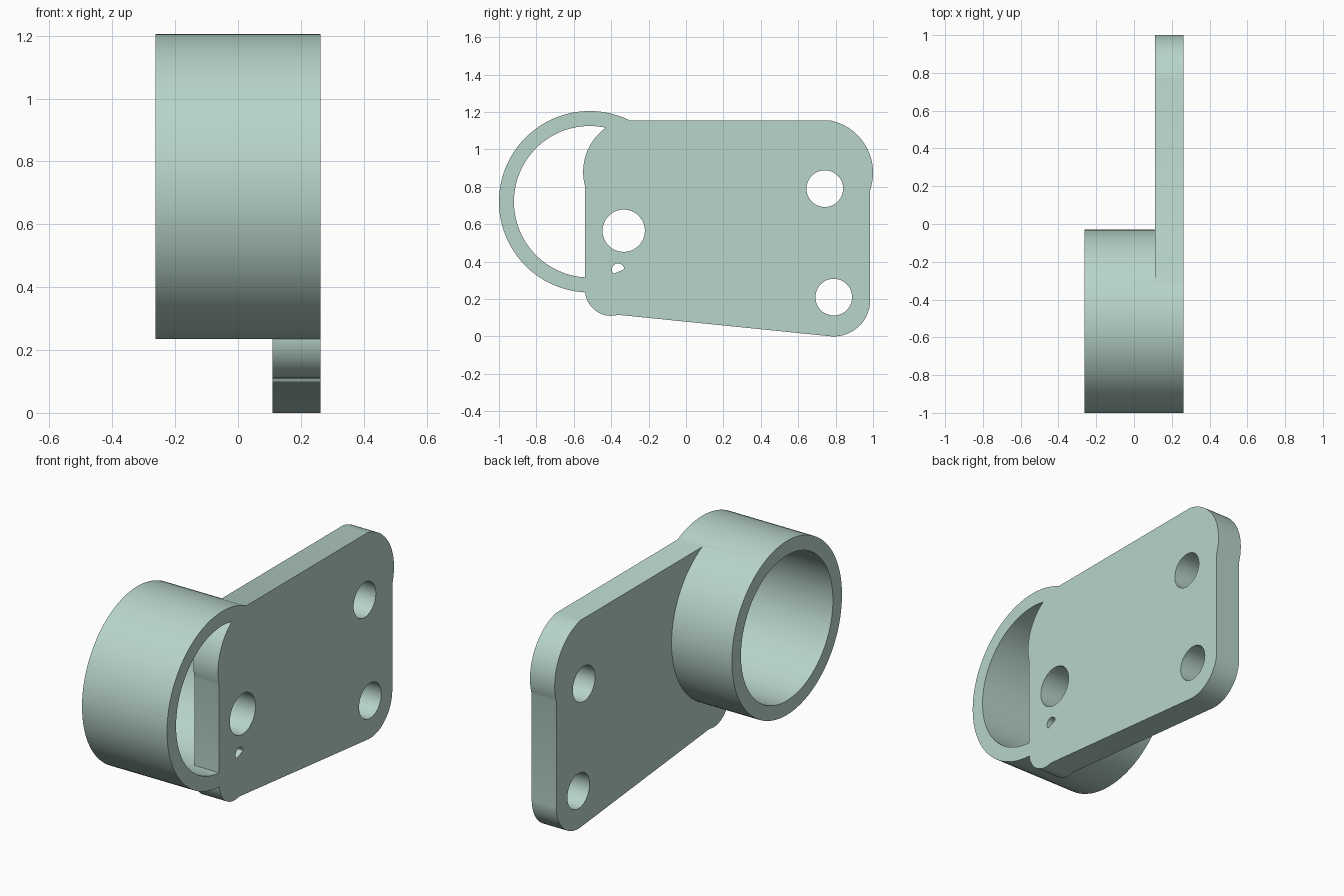
import bpy
import bmesh
from math import cos, sin, radians

cube = bpy.data.objects.get("Cube")
if cube:
    bpy.data.objects.remove(cube, do_unlink=True)

mint = bpy.data.materials.new("pale_mint")
mint.use_nodes = True
MINT = (0.48, 0.66, 0.59, 1)
mint.diffuse_color = MINT
mint.node_tree.nodes["Principled BSDF"].inputs["Base Color"].default_value = MINT


def arc(y, z, r, start, end, steps=24):
    """Points (y, z) along an arc, angles in degrees."""
    angles = [radians(start + (end - start) * i / steps) for i in range(steps + 1)]
    return [(y + r * cos(a), z + r * sin(a)) for a in angles]


def circle(y, z, r, steps=96):
    return arc(y, z, r, 0, 360, steps)[:-1]


def prism(name, outline, x0, x1):
    """Extrude a side outline along x."""
    bm = bmesh.new()
    face = bm.faces.new([bm.verts.new((x0, y, z)) for y, z in outline])
    grown = bmesh.ops.extrude_face_region(bm, geom=[face])
    moved = [v for v in grown["geom"] if isinstance(v, bmesh.types.BMVert)]
    bmesh.ops.translate(bm, verts=moved, vec=(x1 - x0, 0, 0))
    bmesh.ops.recalc_face_normals(bm, faces=bm.faces)
    mesh = bpy.data.meshes.new(name)
    bm.to_mesh(mesh)
    bm.free()
    mesh.materials.append(mint)
    obj = bpy.data.objects.new(name, mesh)
    bpy.context.collection.objects.link(obj)
    return obj


def combine(target, other, operation):
    """Apply a boolean and discard the second object."""
    mod = target.modifiers.new(operation.lower(), "BOOLEAN")
    mod.operation = operation
    mod.solver = "EXACT"
    mod.object = other
    bpy.context.view_layer.objects.active = target
    bpy.ops.object.modifier_apply(modifier=mod.name)
    bpy.data.objects.remove(other, do_unlink=True)


HALF = 0.262
PLATE_INNER = 0.11

# Mounting plate: four differently rounded corners, sloping lower edge
outline = (
    arc(0.715, 0.875, 0.285, -18.7, 79)
    + arc(-0.26, 0.88, 0.29, 108.5, 195)
    + arc(-0.40, 0.25, 0.14, 180, 270)
    + [(-0.36, 0.115)]
    + arc(0.79, 0.195, 0.195, 264.5, 360)
)
bracket = prism("ring_bracket", outline, PLATE_INNER, HALF)

# Screw holes, centre hole and pin hole
for y, z, r in [(0.742, 0.79, 0.098), (0.79, 0.21, 0.098),
                (-0.333, 0.565, 0.113), (-0.363, 0.357, 0.033)]:
    combine(bracket, prism("hole_cutter", circle(y, z, r, 48), 0, 0.4), "DIFFERENCE")

# Open tube across the front end of the plate
tube = prism("tube", circle(-0.515, 0.72, 0.485), -HALF, HALF)
combine(tube, prism("bore_cutter", circle(-0.515, 0.72, 0.405), -0.4, 0.4), "DIFFERENCE")
combine(bracket, tube, "UNION")

# Smooth curved walls, keep the rims sharp
bpy.ops.object.select_all(action="DESELECT")
bracket.select_set(True)
bpy.context.view_layer.objects.active = bracket
bpy.ops.object.shade_smooth_by_angle(angle=radians(25))
